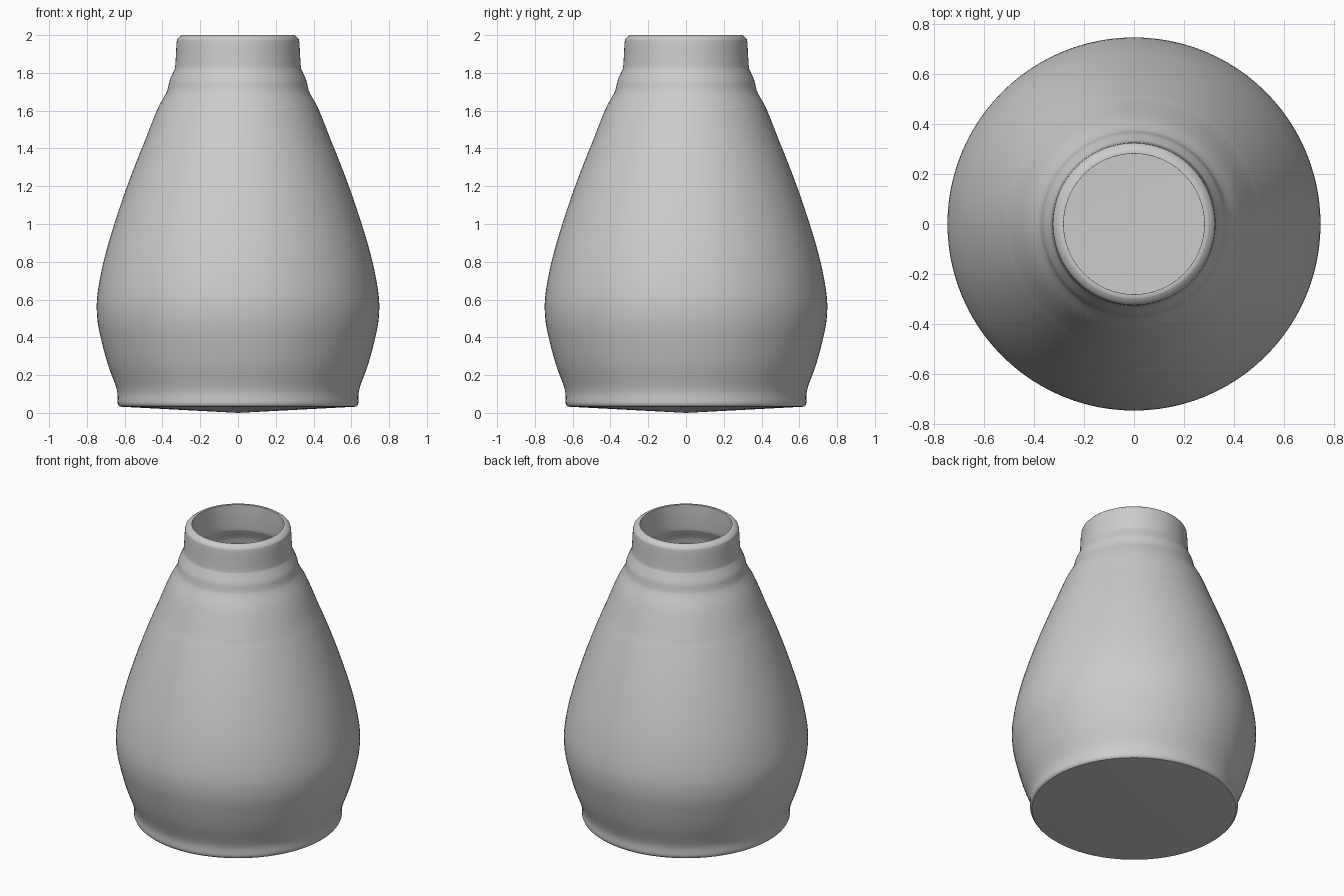
import bpy, bmesh, math

if "Cube" in bpy.data.objects:
    bpy.data.objects.remove(bpy.data.objects["Cube"])

SIDES = 96
WALL = 0.045

# Outer silhouette from foot to rim: (radius, height)
outer = [(0.625, 0.033), (0.637, 0.05), (0.638, 0.1), (0.65, 0.15), (0.69, 0.26),
         (0.727, 0.4), (0.745, 0.5), (0.745, 0.62), (0.712, 0.8), (0.655, 1.0),
         (0.587, 1.2), (0.522, 1.37), (0.497, 1.43), (0.43, 1.6), (0.382, 1.69),
         (0.371, 1.72), (0.362, 1.76), (0.34, 1.81), (0.332, 1.84), (0.325, 1.96),
         (0.317, 1.985), (0.297, 2.0)]


def smooth_path(pts, steps=4):
    """Catmull-Rom curve through the points."""
    ext = [pts[0]] + pts + [pts[-1]]
    out = []
    for a, b, c, d in zip(ext, ext[1:], ext[2:], ext[3:]):
        for i in range(steps):
            t = i / steps
            out.append(tuple(0.5 * (2 * q + (r - p) * t + (2 * p - 5 * q + 4 * r - s) * t * t
                                    + (3 * q - p - 3 * r + s) * t ** 3)
                             for p, q, r, s in zip(a, b, c, d)))
    return out + [pts[-1]]


curve = smooth_path(outer)
# Inner wall follows the outer one at a constant thickness
inner = [(r - WALL, z) for r, z in reversed(curve) if 0.1 < z < 1.95]
profile = [(0, 0)] + curve + [(0.282, 2.0)] + inner + [(0.57, 0.08), (0, 0.05)]

# Vase: profile spun around z
bm = bmesh.new()
verts = [bm.verts.new((r, 0, z)) for r, z in profile]
edges = [bm.edges.new(pair) for pair in zip(verts, verts[1:])]
bmesh.ops.spin(bm, geom=verts + edges, cent=(0, 0, 0), axis=(0, 0, 1),
               angle=2 * math.pi, steps=SIDES)
bmesh.ops.remove_doubles(bm, verts=bm.verts, dist=0.0005)
bmesh.ops.recalc_face_normals(bm, faces=bm.faces)
mesh = bpy.data.meshes.new("vase")
bm.to_mesh(mesh)
bm.free()
vase = bpy.data.objects.new("vase", mesh)
bpy.context.collection.objects.link(vase)
bpy.context.view_layer.objects.active = vase
vase.select_set(True)
bpy.ops.object.shade_smooth_by_angle(angle=math.radians(35))
